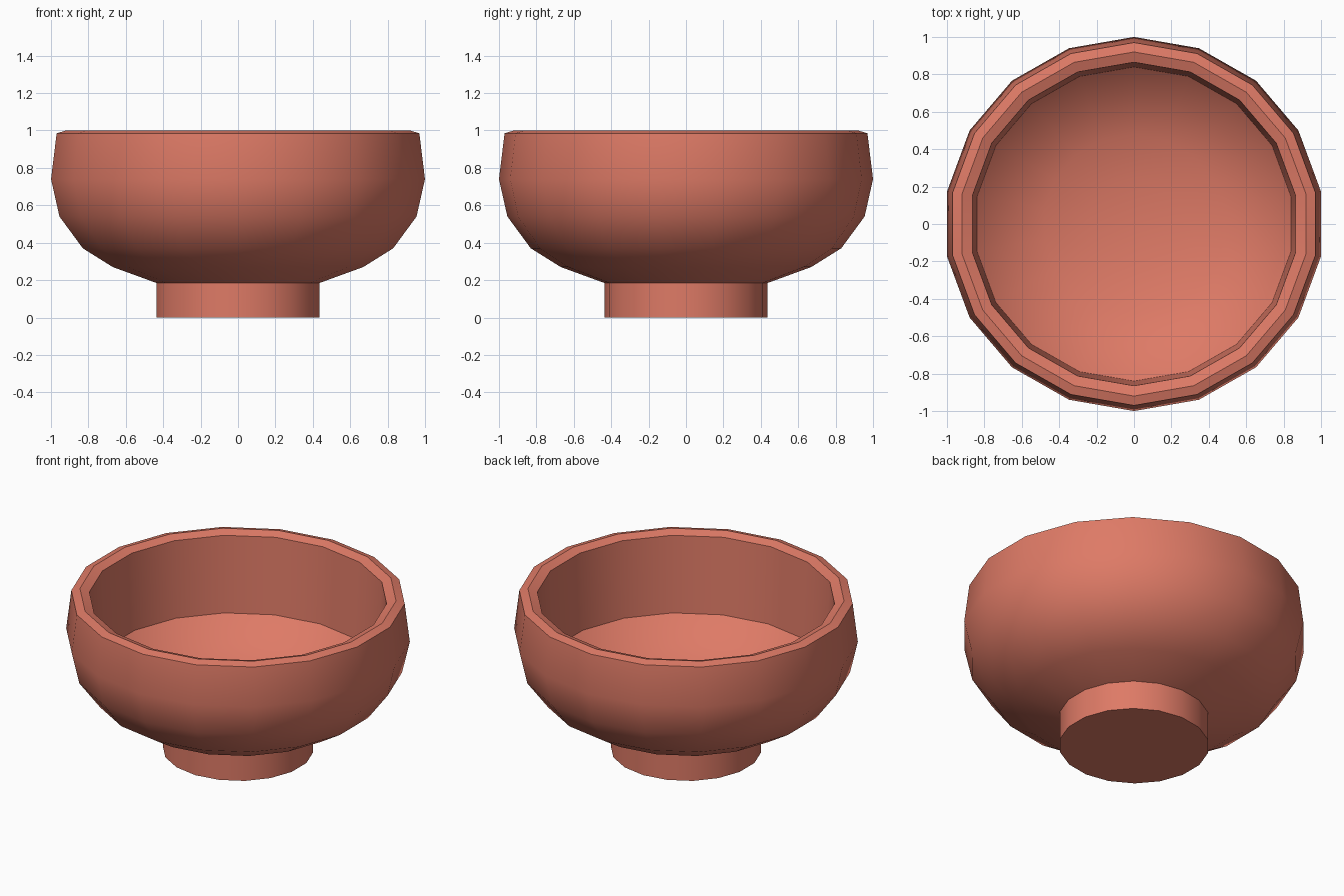
import bpy, bmesh
from math import sin, cos, pi, radians

cube = bpy.data.objects.get("Cube")
if cube:
    bpy.data.objects.remove(cube, do_unlink=True)

SIDES = 18
STRETCH = 1.015  # makes the faceted bowl as wide as it is deep

clay = bpy.data.materials.new("terracotta")
colour = (0.73, 0.195, 0.133, 1)
clay.diffuse_color = colour
clay.use_nodes = True
clay.node_tree.nodes["Principled BSDF"].inputs["Base Color"].default_value = colour


def lathe(name, profile):
    """Turn a (radius, height) profile; radius 0 closes to a point."""
    bm = bmesh.new()
    rings = []
    for r, z in profile:
        if r == 0:
            rings.append([bm.verts.new((0, 0, z))] * SIDES)
        else:
            angles = [pi / 2 + 2 * pi * i / SIDES for i in range(SIDES)]
            rings.append([bm.verts.new((r * STRETCH * cos(a), r * sin(a), z)) for a in angles])
    for low, high in zip(rings, rings[1:]):
        for i in range(SIDES):
            j = (i + 1) % SIDES
            corners = dict.fromkeys((low[i], low[j], high[j], high[i]))
            bm.faces.new(list(corners))
    # flat underside
    bm.faces.new(rings[0][::-1])
    bmesh.ops.recalc_face_normals(bm, faces=bm.faces)
    mesh = bpy.data.meshes.new(name)
    bm.to_mesh(mesh)
    bm.free()
    mesh.materials.append(clay)
    obj = bpy.data.objects.new(name, mesh)
    bpy.context.collection.objects.link(obj)
    bpy.ops.object.select_all(action='DESELECT')
    obj.select_set(True)
    bpy.context.view_layer.objects.active = obj
    bpy.ops.object.shade_smooth_by_angle(angle=radians(30))
    return obj


foot = [(0.437, 0), (0.437, 0.185)]
outside = [(0.67, 0.27), (0.83, 0.37), (0.955, 0.54), (1.0, 0.74), (0.97, 0.985)]
rim = [(0.92, 1.0), (0.865, 0.98)]
inside = [(0.84, 0.49), (0.70, 0.36), (0.48, 0.275), (0.24, 0.23), (0, 0.22)]
lathe("bowl", foot + outside + rim + inside)
